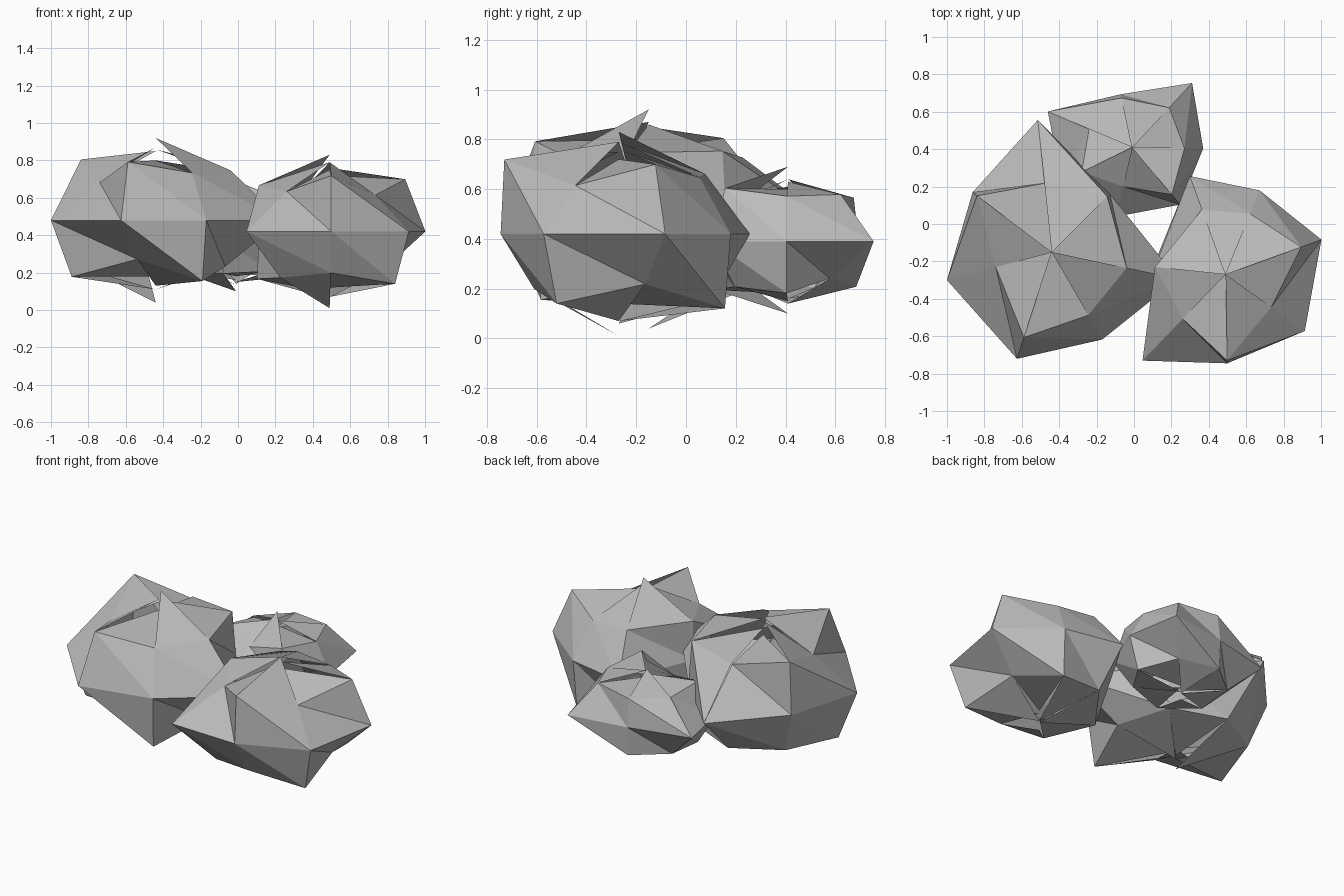
import bpy, bmesh, math

if "Cube" in bpy.data.objects:
    bpy.data.objects.remove(bpy.data.objects["Cube"])

SQUASH = 0.65  # rocks are flattened vertically

stone = bpy.data.materials.new("stone_grey")
stone.diffuse_color = (0.5, 0.5, 0.5, 1)
stone.use_nodes = True
stone.node_tree.nodes["Principled BSDF"].inputs["Base Color"].default_value = stone.diffuse_color


def rock(name, centre, angles, upper, equator, lower, top, bottom):
    """Seven-sided cracked boulder: three rings with an open seam, loose pole tips."""
    bm = bmesh.new()
    angles = angles + angles[:1]
    cx, cy, cz = centre

    def ring(radii, slope):
        return [bm.verts.new((cx + r * math.cos(math.radians(a)),
                              cy + r * math.sin(math.radians(a)),
                              cz + slope * r * SQUASH))
                for a, r in zip(angles, radii)]

    up, mid, low = ring(upper, 1), ring(equator, 0), ring(lower, -1)
    for i in range(7):
        # each cap triangle has its own tip height, which leaves the cracks
        tip = bm.verts.new((cx, cy, cz + top[i]))
        foot = bm.verts.new((cx, cy, cz - bottom[i]))
        bm.faces.new((tip, up[i], up[i + 1]))
        bm.faces.new((foot, low[i + 1], low[i]))
        for a, b in ((up, mid), (mid, low)):
            bm.faces.new((a[i], b[i + 1], a[i + 1]))
            bm.faces.new((a[i], b[i], b[i + 1]))
    mesh = bpy.data.meshes.new(name)
    bm.to_mesh(mesh)
    bm.free()
    mesh.materials.append(stone)
    bpy.context.collection.objects.link(bpy.data.objects.new(name, mesh))


# Large rock on the left
rock("large_rock", (-0.44, -0.15, 0.48),
     angles=[96, 143, 195, 252, 300, 348, 45],
     upper=[.37, .50, .31, .48, .39, .41, .42, .38],
     equator=[.71, .53, .58, .60, .54, .69, .44, .71],
     lower=[.42, .42, .465, .32, .50, .38, .40, .42],
     top=[.28, .37, .39, .32, .44, .38, .32],
     bottom=[.44, .37, .30, .35, .32, .37, .35])

# Medium rock on the right
rock("medium_rock", (0.49, -0.27, 0.42),
     angles=[174, 226, 271, 324.5, 20, 68, 110],
     upper=[.38, .33, .46, .30, .43, .35, .37, .38],
     equator=[.38, .64, .475, .52, .545, .485, .56, .38],
     lower=[.39, .38, .34, .43, .31, .46, .40, .39],
     top=[.37, .33, .37, .30, .34, .37, .41],
     bottom=[.33, .41, .30, .35, .28, .35, .36])

# Small rock at the back
rock("small_rock", (-0.01, 0.41, 0.39),
     angles=[157, 206, 257, 310, 359, 47, 102],
     upper=[.25, .30, .215, .33, .28, .29, .27, .26],
     equator=[.49, .42, .38, .40, .38, .47, .29, .49],
     lower=[.28, .30, .30, .28, .32, .23, .28, .28],
     top=[.22, .25, .30, .21, .24, .20, .25],
     bottom=[.25, .29, .21, .24, .20, .25, .23])
